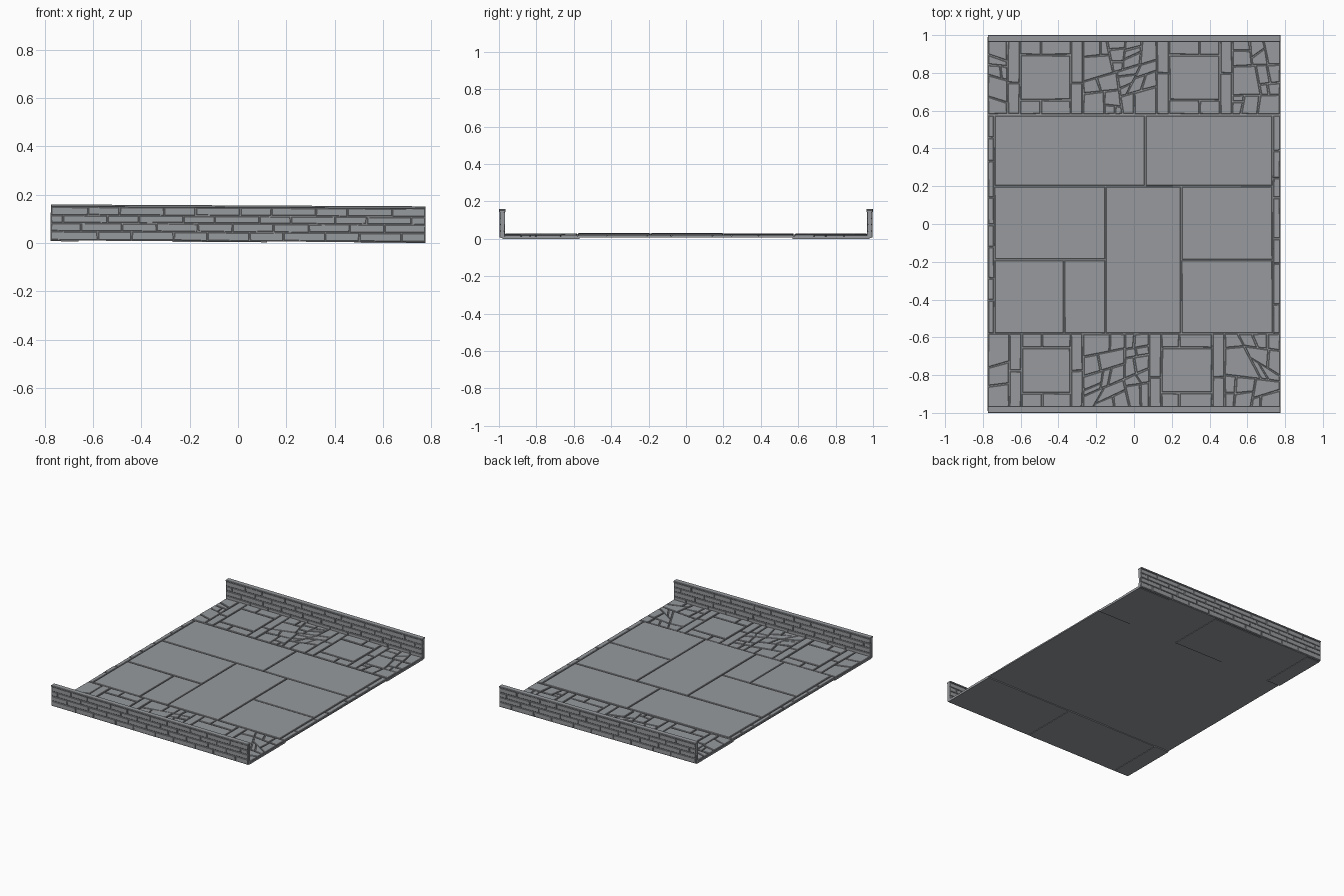
import bpy, bmesh, random
from mathutils import Vector, Matrix

random.seed(7)
cube = bpy.data.objects.get("Cube")
if cube:
    bpy.data.objects.remove(cube, do_unlink=True)

stone_mat = bpy.data.materials.new("grey stone")
stone_mat.use_nodes = True
colour = (0.31, 0.325, 0.342, 1)
stone_mat.diffuse_color = colour
bsdf = stone_mat.node_tree.nodes["Principled BSDF"]
bsdf.inputs["Base Color"].default_value = colour
bsdf.inputs["Roughness"].default_value = 0.9

HALF_X = 0.775
LEAN = Matrix.Rotation(0.005, 4, 'Y')   # the whole piece dips slightly to +x


def finish(name, bm):
    bmesh.ops.recalc_face_normals(bm, faces=bm.faces[:])
    bmesh.ops.transform(bm, matrix=LEAN, verts=bm.verts[:])
    mesh = bpy.data.meshes.new(name)
    bm.to_mesh(mesh)
    bm.free()
    mesh.materials.append(stone_mat)
    obj = bpy.data.objects.new(name, mesh)
    bpy.context.collection.objects.link(obj)


def box(bm, x0, x1, y0, y1, z0, z1):
    size = Vector((x1 - x0, y1 - y0, z1 - z0))
    mid = Vector((x0 + x1, y0 + y1, z0 + z1)) / 2
    bmesh.ops.create_cube(bm, size=1, matrix=Matrix.LocRotScale(mid, None, size))


def rect(x0, x1, y0, y1):
    return [Vector(p) for p in ((x0, y0), (x1, y0), (x1, y1), (x0, y1))]


def shrink(quad, gap):
    out = []
    for i, p in enumerate(quad):
        a = (quad[i - 1] - p).normalized()
        b = (quad[(i + 1) % 4] - p).normalized()
        out.append(p + (a + b) * gap)
    return out


def flat(x, y, h):
    return (x, y, h)


def stone(bm, quad, low, high, gap=0.003, chamfer=0.003, jitter=0.002, place=flat):
    """Chamfered stone block, slightly irregular, standing on a quad."""
    quad = [p + Vector((random.uniform(-jitter, jitter), random.uniform(-jitter, jitter))) for p in quad]
    base = shrink(quad, gap)
    top = shrink(quad, gap + chamfer)
    rings = [(base, low), (base, high - chamfer * 0.7), (top, high)]
    rings = [[bm.verts.new(place(p.x, p.y, h)) for p in ring] for ring, h in rings]
    for lower, upper in zip(rings, rings[1:]):
        for i in range(4):
            j = (i + 1) % 4
            bm.faces.new((lower[i], lower[j], upper[j], upper[i]))
    bm.faces.new(rings[-1])
    bm.faces.new(rings[0][::-1])


def rubble(bm, quad, smallest, low, high):
    """Split a quad again and again into crooked paving stones."""
    w = (quad[1] - quad[0]).length
    d = (quad[3] - quad[0]).length
    if max(w, d) < smallest * random.uniform(1.2, 2.2):
        stone(bm, quad, low, high + random.uniform(-0.002, 0.001))
        return
    if d > w:
        quad = quad[1:] + quad[:1]
    t = random.uniform(0.3, 0.7)
    slant = random.uniform(-0.06, 0.06)
    if random.random() < 0.15:
        slant *= 4
    t1, t2 = (min(0.85, max(0.15, v)) for v in (t + slant, t - slant))
    p = quad[0].lerp(quad[1], t1)
    q = quad[3].lerp(quad[2], t2)
    rubble(bm, [quad[0], p, q, quad[3]], smallest, low, high)
    rubble(bm, [p, quad[1], quad[2], q], smallest, low, high)


# Base under the central paving
bm = bmesh.new()
box(bm, -HALF_X, HALF_X, -0.59, 0.59, 0.011, 0.019)
finish("floor_base", bm)

# Large central slabs
bm = bmesh.new()
slabs = [(-0.74, 0.06, 0.2, 0.575), (0.06, 0.735, 0.2, 0.575),
         (-0.74, -0.15, -0.19, 0.2), (-0.15, 0.25, -0.58, 0.2),
         (0.25, 0.735, -0.19, 0.2), (-0.74, -0.37, -0.58, -0.19),
         (-0.37, -0.15, -0.58, -0.19), (0.25, 0.735, -0.58, -0.19)]
for s in slabs:
    stone(bm, rect(*s), 0.015, 0.026 + random.uniform(-0.001, 0.001), jitter=0.001)
finish("central_slabs", bm)

# Narrow kerb stones along both open edges
bm = bmesh.new()
for x0, x1 in ((-HALF_X, -0.74), (0.735, HALF_X)):
    y = -0.58
    while y < 0.57:
        end = y + random.uniform(0.1, 0.22)
        if end > 0.5:
            end = 0.575
        stone(bm, rect(x0, x1, y, end), 0.015, 0.025)
        y = end
finish("edge_stones", bm)

# Decorated bands beside each wall: framed panels with rubble between
bands = [("back", 0.58, 0.97, (-0.67, -0.27), (0.12, 0.52)),
         ("front", -0.97, -0.58, (-0.66, -0.27), (0.08, 0.48))]
for name, y0, y1, panel_a, panel_b in bands:
    base = bmesh.new()
    box(base, -HALF_X, HALF_X, y0 - 0.005, y1 + 0.005, 0.007, 0.017)
    panels = bmesh.new()
    for x0, x1 in (panel_a, panel_b):
        f = 0.065
        stone(panels, rect(x0 + f, x1 - f, y0 + f + 0.01, y1 - f - 0.01), 0.013, 0.025, gap=0.004)
        mx = x0 + (x1 - x0) * random.uniform(0.4, 0.65)
        my = y0 + (y1 - y0) * random.uniform(0.4, 0.6)
        frame = [(x0, x0 + f, y0, my), (x0, x0 + f, my, y1),
                 (x1 - f, x1, y0, my), (x1 - f, x1, my, y1)]
        for ya, yb in ((y0, y0 + f + 0.01), (y1 - f - 0.01, y1)):
            frame += [(x0 + f, mx, ya, yb), (mx, x1 - f, ya, yb)]
        for s in frame:
            stone(panels, rect(*s), 0.013, 0.025 + random.uniform(-0.001, 0.001))
    finish(name + "_framed_panels", panels)

    loose = bmesh.new()
    for x0, x1 in ((-HALF_X, panel_a[0]), (panel_a[1], panel_b[0]), (panel_b[1], HALF_X)):
        rubble(loose, rect(x0, x1, y0, y1), 0.075, 0.013, 0.025)
        box(base, x0, x1, y0 - 0.01, y1 + 0.01, 0.004, 0.012)
    finish(name + "_rubble_paving", loose)
    finish(name + "_band_base", base)

# Low walls: core, coursed stones on both faces, flat coping
courses = [0.008, 0.045, 0.08, 0.112, 0.147]
joints = [(0.07, 0.21), (0.0, 0.17), (0.11, 0.24), (0.03, 0.16)]
PITCH = 0.314
for name, side in (("back", 1), ("front", -1)):
    core = bmesh.new()
    ya, yb = sorted((side * 0.973, side * 0.991))
    box(core, -HALF_X, HALF_X, ya, yb, 0.007, 0.148)
    finish(name + "_wall_core", core)

    bricks = bmesh.new()
    for centre, out in ((0.973, -1), (0.991, 1)):
        def on_wall(x, z, h, centre=centre, out=out):
            return (x, side * (centre + out * h), z)
        for low, high, offsets in zip(courses, courses[1:], joints):
            cuts = [-0.65 + k * PITCH + o for k in range(-1, 6) for o in offsets]
            cuts = [c for c in cuts if abs(c) < HALF_X - 0.03]
            cuts = [-HALF_X] + sorted(cuts) + [HALF_X]
            for a, b in zip(cuts, cuts[1:]):
                stone(bricks, rect(a, b, low, high), -0.002, random.uniform(0.0045, 0.006),
                      gap=0.002, chamfer=0.002, jitter=0.0015, place=on_wall)
    finish(name + "_wall_stones", bricks)

    coping = bmesh.new()
    ya, yb = sorted((side * 0.964, side * 1.0))
    box(coping, -HALF_X, HALF_X, ya, yb, 0.146, 0.156)
    bmesh.ops.bevel(coping, geom=coping.edges[:], offset=0.002, segments=1, affect='EDGES')
    finish(name + "_wall_coping", coping)
